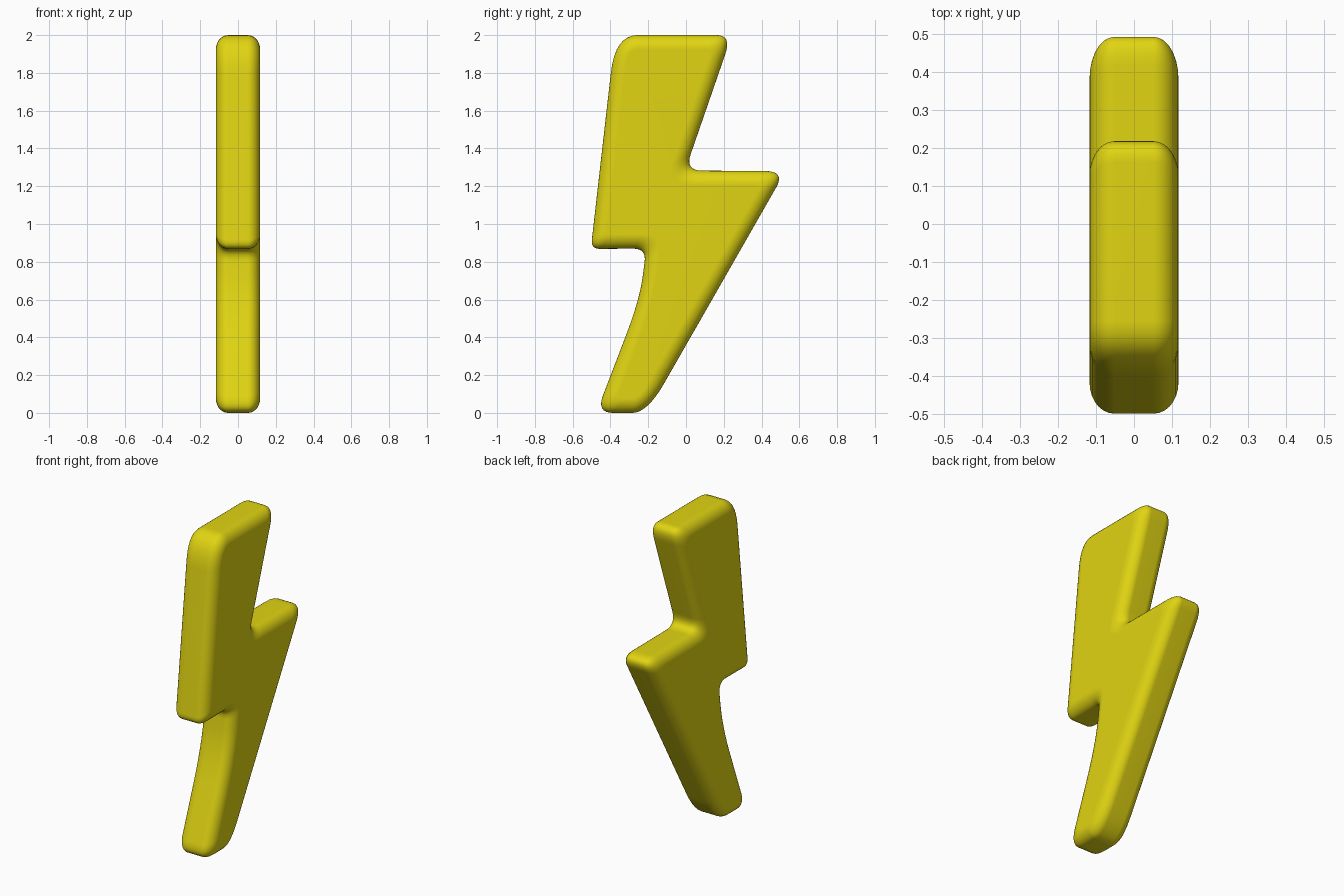
import bpy
import bmesh
import math
from mathutils import Vector

HALF_THICK = 0.117   # half width across x
EDGE_X = 0.065       # rim rounding across x
EDGE_IN = 0.075      # rim rounding inwards along the faces
STEPS = 7            # rings in each rounded rim
CORNER_STEPS = 8     # segments in each rounded corner

cube = bpy.data.objects.get("Cube")
if cube:
    bpy.data.objects.remove(cube, do_unlink=True)

# Clockwise outline: y, z, rounding before the corner, rounding after it
CORNERS = [
    (-0.375, 2.0, 0.2, 0.12),      # top front
    (0.243, 2.0, 0.08, 0.11),      # top back
    (-0.005, 1.283, 0.09, 0.09),   # back notch
    (0.527, 1.28, 0.11, 0.1),      # back point
    (-0.205, 0.0, 0.18, 0.08),     # foot back
    (-0.475, 0.0, 0.09, 0.1),      # foot front
    (-0.245, 0.6, 0.2, 0.13),      # bend of the lower leg
    (-0.21, 0.87, 0.07, 0.07),     # front notch
    (-0.504, 0.868, 0.05, 0.05),   # front point
]


def outline(inset):
    """Outline moved inwards by inset, with its corners rounded."""
    pts = [Vector(c[:2]) for c in CORNERS]
    n = len(pts)
    dirs = [(pts[(i + 1) % n] - pts[i]).normalized() for i in range(n)]
    moved, scale = [], []
    for i in range(n):
        a, b = dirs[i - 1], dirs[i]
        na, nb = Vector((a.y, -a.x)), Vector((b.y, -b.x))
        moved.append(pts[i] + (na + nb) * inset / (1 + na.dot(nb)))
        convex = a.x * b.y - a.y * b.x < 0
        scale.append(1 + (-0.55 if convex else 0.5) * inset / EDGE_IN)
    loop = []
    for i, corner in enumerate(CORNERS):
        c = moved[i]
        start = c - dirs[i - 1] * corner[2] * scale[i]
        end = c + dirs[i] * corner[3] * scale[i]
        for k in range(CORNER_STEPS + 1):
            t = k / CORNER_STEPS
            loop.append(start * (1 - t) ** 2 + c * 2 * t * (1 - t) + end * t * t)
    return loop


# Cross-section of the rim, from the right face round to the left face
section = []
for k in range(STEPS + 1):
    a = math.pi / 2 * k / STEPS
    section.append((HALF_THICK - EDGE_X * (1 - math.cos(a)),
                    EDGE_IN * (1 - math.sin(a))))
section = [(-x, d) for x, d in section] + [(x, d) for x, d in reversed(section)]

# Bolt body
bm = bmesh.new()
rings = [[bm.verts.new((x, p.x, p.y)) for p in outline(d)] for x, d in section]
for r, s in zip(rings, rings[1:]):
    for i in range(len(r)):
        j = (i + 1) % len(r)
        bm.faces.new((r[i], r[j], s[j], s[i]))
bm.faces.new(rings[0])
bm.faces.new(rings[-1])
bmesh.ops.recalc_face_normals(bm, faces=bm.faces)
for f in bm.faces:
    f.smooth = True
mesh = bpy.data.meshes.new("lightning_bolt")
bm.to_mesh(mesh)
bm.free()
bolt = bpy.data.objects.new("lightning_bolt", mesh)
bpy.context.collection.objects.link(bolt)

# Keeps the large faces flat while the rim stays smooth
bolt.modifiers.new("Weighted Normal", 'WEIGHTED_NORMAL')

# Yellow
yellow = bpy.data.materials.new("yellow")
yellow.use_nodes = True
color = (0.75, 0.66, 0.006, 1.0)
yellow.diffuse_color = color
yellow.node_tree.nodes["Principled BSDF"].inputs["Base Color"].default_value = color
mesh.materials.append(yellow)
